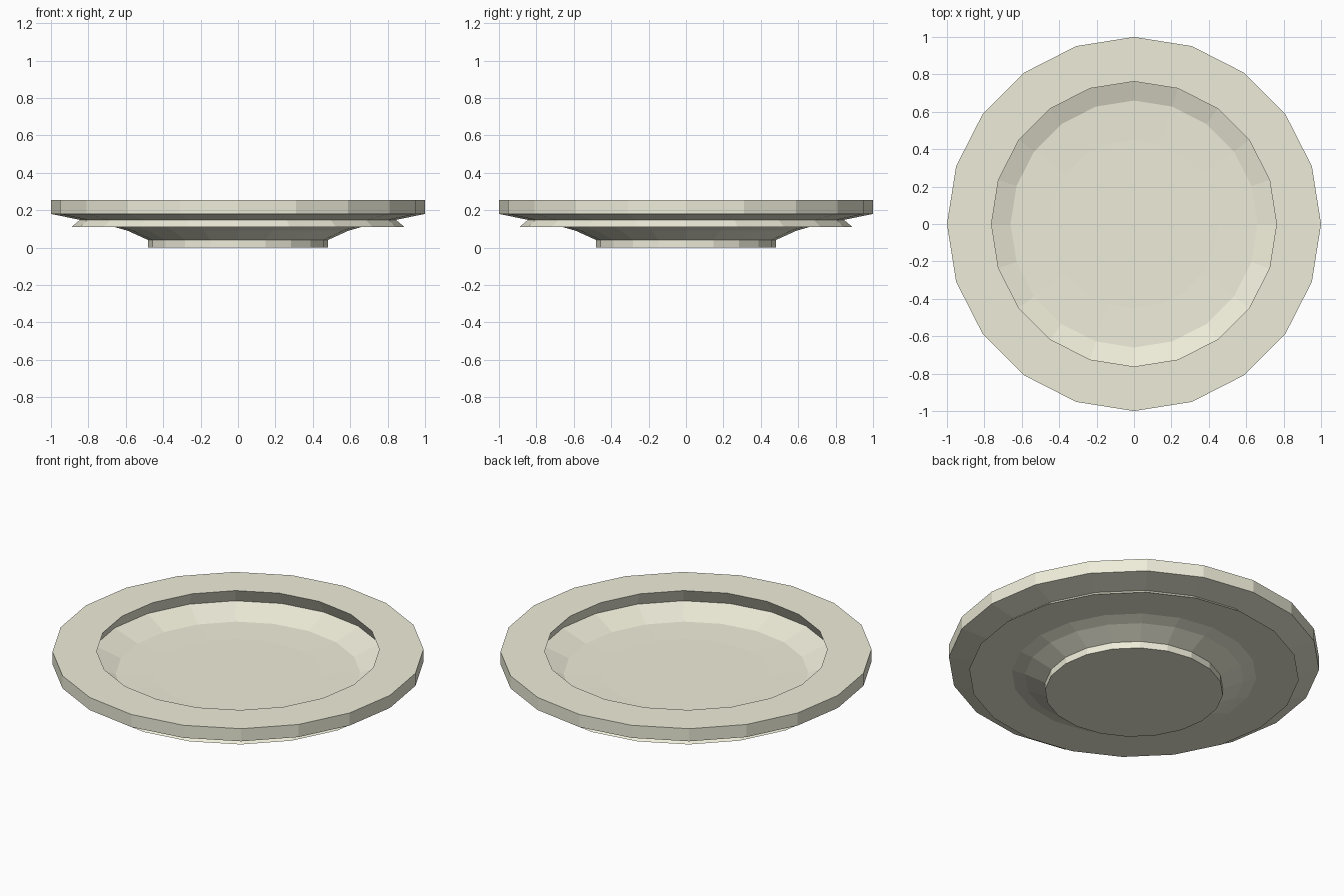
import bpy, bmesh, math

if "Cube" in bpy.data.objects:
    bpy.data.objects.remove(bpy.data.objects["Cube"])

SIDES = 20

# Cross-section (radius, height) from the foot, round the rim, into the well
PROFILE = [
    (0.48, 0.0), (0.48, 0.04),                  # foot ring
    (0.59, 0.09), (0.66, 0.11), (0.89, 0.11),   # underside
    (0.845, 0.148),                             # groove under the rim
    (1.0, 0.18), (1.0, 0.255),                  # outer rim
    (0.762, 0.255), (0.81, 0.172),              # overhanging inner lip
    (0.66, 0.118), (0.45, 0.113),               # well wall and floor
]


def lathe(name, profile, sides):
    bm = bmesh.new()
    rings = []
    for r, z in profile:
        rings.append([bm.verts.new((r * math.cos(2 * math.pi * i / sides),
                                    r * math.sin(2 * math.pi * i / sides), z))
                      for i in range(sides)])
    for a, b in zip(rings, rings[1:]):
        for i in range(sides):
            j = (i + 1) % sides
            bm.faces.new((a[i], a[j], b[j], b[i]))
    bm.faces.new(rings[0][::-1])
    bm.faces.new(rings[-1])
    bmesh.ops.recalc_face_normals(bm, faces=bm.faces)
    mesh = bpy.data.meshes.new(name)
    bm.to_mesh(mesh)
    bm.free()
    obj = bpy.data.objects.new(name, mesh)
    bpy.context.collection.objects.link(obj)
    return obj


# Plate
plate = lathe("plate", PROFILE, SIDES)
glaze = bpy.data.materials.new("cream_glaze")
glaze.diffuse_color = (0.86, 0.85, 0.70, 1.0)
glaze.use_nodes = True
glaze.node_tree.nodes["Principled BSDF"].inputs["Base Color"].default_value = glaze.diffuse_color
plate.data.materials.append(glaze)
